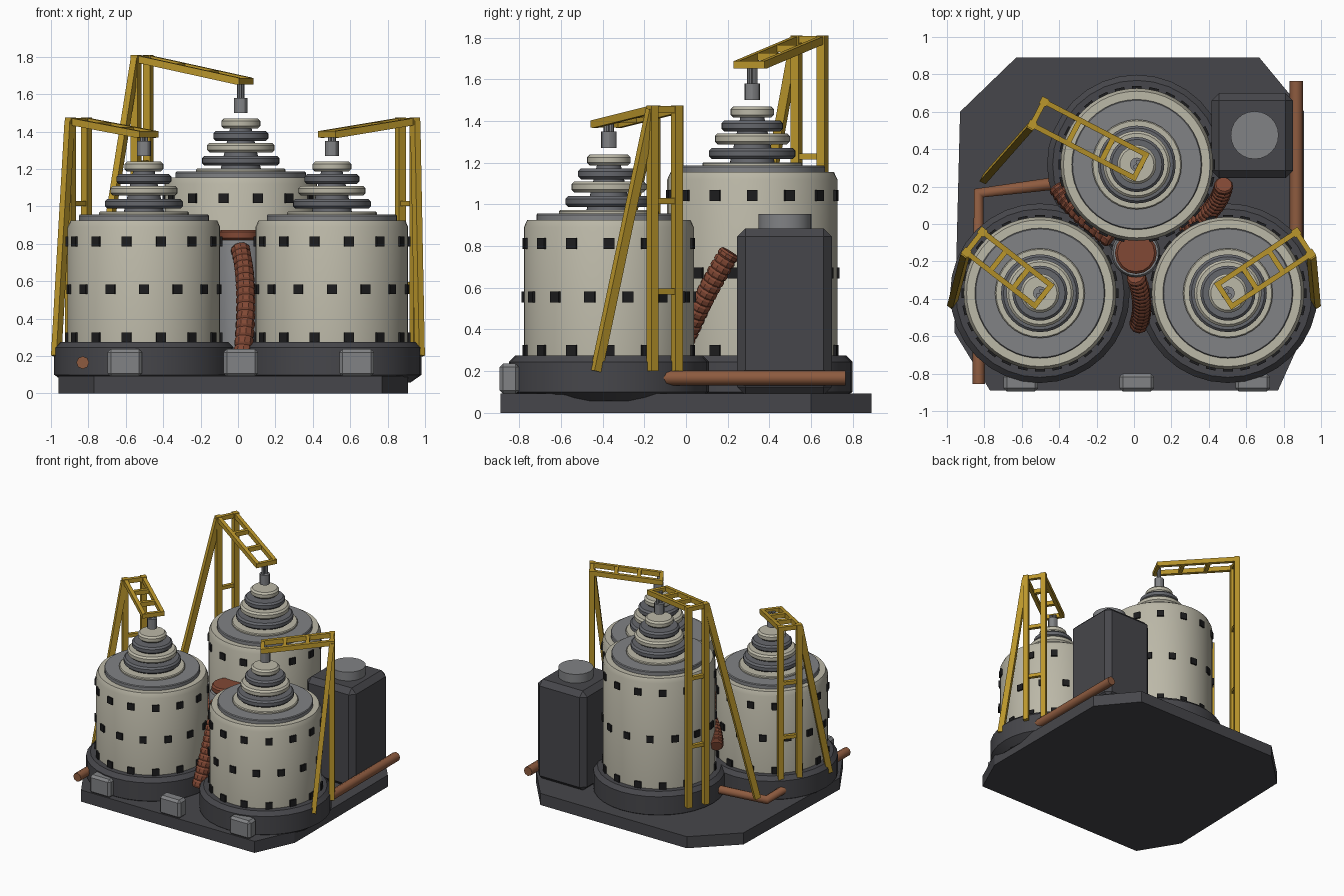
import bpy, bmesh, math
from mathutils import Vector, Matrix

if "Cube" in bpy.data.objects:
    bpy.data.objects.remove(bpy.data.objects["Cube"])


def material(name, rgb):
    m = bpy.data.materials.new(name)
    m.diffuse_color = (*rgb, 1)
    m.use_nodes = True
    m.node_tree.nodes["Principled BSDF"].inputs["Base Color"].default_value = m.diffuse_color
    return m


DARK = material("dark_grey", (0.062, 0.062, 0.07))
CREAM = material("cream", (0.50, 0.48, 0.39))
STEEL = material("steel_grey", (0.22, 0.225, 0.235))
RING = material("ring_grey", (0.13, 0.135, 0.15))
YELLOW = material("yellow", (0.50, 0.31, 0.025))
COPPER = material("copper", (0.27, 0.105, 0.05))
HOSE = material("rust_red", (0.22, 0.065, 0.035))
BLACK = material("black", (0.012, 0.012, 0.013))


def finish(bm, name, mat, smooth=True):
    bmesh.ops.recalc_face_normals(bm, faces=bm.faces)
    for f in bm.faces:
        f.smooth = smooth
    for e in bm.edges:
        e.smooth = e.calc_face_angle(3.0) < math.radians(30)
    me = bpy.data.meshes.new(name)
    bm.to_mesh(me)
    bm.free()
    me.materials.append(mat)
    ob = bpy.data.objects.new(name, me)
    bpy.context.collection.objects.link(ob)
    return ob


def add_lathe(bm, prof, mtx, seg=32):
    """Closed solid of revolution from (radius, height) points."""
    rows = [[bm.verts.new(mtx @ Vector((r * math.cos(k * math.tau / seg), r * math.sin(k * math.tau / seg), z)))
             for k in range(seg)] for r, z in prof]
    for a, b in zip(rows, rows[1:]):
        for k in range(seg):
            n = (k + 1) % seg
            bm.faces.new((a[k], a[n], b[n], b[k]))
    bm.faces.new(rows[0][::-1])
    bm.faces.new(rows[-1])


def lathe(name, prof, loc, mat, seg=32):
    bm = bmesh.new()
    add_lathe(bm, prof, Matrix.Translation(loc), seg)
    return finish(bm, name, mat)


def disc(r, z0, z1, b=0.01):
    return [(r - b, z0), (r, z0 + b), (r, z1 - b), (r - b, z1)]


def box(name, lo, hi, mat, bevel=0.0):
    bm = bmesh.new()
    lo, hi = Vector(lo), Vector(hi)
    bmesh.ops.create_cube(bm, size=1, matrix=Matrix.Translation((lo + hi) / 2) @ Matrix.Diagonal((*(hi - lo), 1)))
    if bevel:
        bmesh.ops.bevel(bm, geom=bm.edges[:], offset=bevel, segments=1, affect='EDGES')
    return finish(bm, name, mat, False)


def add_beam(bm, p, q, side, w, h):
    """Square bar from p to q, w wide along side."""
    p, q = Vector(p), Vector(q)
    z = (q - p).normalized()
    x = (Vector(side) - z * z.dot(Vector(side))).normalized()
    y = z.cross(x)
    rot = Matrix((x, y, z)).transposed().to_4x4()
    bmesh.ops.create_cube(bm, size=1, matrix=Matrix.Translation((p + q) / 2) @ rot
                          @ Matrix.Diagonal((w, h, (q - p).length, 1)))


def pipe(name, pts, r, mat):
    cu = bpy.data.curves.new(name, 'CURVE')
    cu.dimensions = '3D'
    cu.bevel_depth, cu.bevel_resolution, cu.use_fill_caps = r, 2, True
    s = cu.splines.new('POLY')
    s.points.add(len(pts) - 1)
    for a, b in zip(s.points, pts):
        a.co = (*b, 1)
    cu.materials.append(mat)
    bpy.context.collection.objects.link(bpy.data.objects.new(name, cu))


def hose(name, p0, p1, p2, n=15, r=0.052):
    """Ribbed hose: stacked short collars along a quadratic curve."""
    p0, p1, p2 = Vector(p0), Vector(p1), Vector(p2)
    pts = [p0 * (1 - t) ** 2 + p1 * 2 * t * (1 - t) + p2 * t * t for t in [i / n for i in range(n + 1)]]
    bm = bmesh.new()
    for a, b in zip(pts, pts[1:]):
        L = (b - a).length
        m = Matrix.Translation(a) @ (b - a).to_track_quat('Z', 'Y').to_matrix().to_4x4()
        add_lathe(bm, [(r * .84, -.003), (r, L * .25), (r, L * .75), (r * .84, L + .003)], m, 10)
    finish(bm, name, HOSE, False)


# ground plate
outline = [(-.63, .89), (.67, .89), (.91, .60), (.91, -.58), (.77, -.89), (-.77, -.89), (-.96, -.58), (-.93, .60)]
bm = bmesh.new()
face = bm.faces.new([bm.verts.new((x, y, 0)) for x, y in outline])
ext = bmesh.ops.extrude_face_region(bm, geom=[face])
bmesh.ops.translate(bm, vec=(0, 0, .093), verts=[v for v in ext['geom'] if isinstance(v, bmesh.types.BMVert)])
finish(bm, "ground_plate", DARK, False)


def drum(tag, x, y, lift):
    c = (x, y, 0)
    lathe(tag + "_plinth", [(.42, .058), (.48, .10), (.48, .245), (.45, .275)], c, DARK)
    lathe(tag + "_body", [(.408, .25), (.408, .89 + lift), (.392, .925 + lift)], c, CREAM, 48)
    t = (x, y, lift)
    lathe(tag + "_lid", [(.348, .91), (.348, .95), (.343, .956)], t, STEEL, 48)
    lathe(tag + "_lid_step", disc(.24, .95, .972, .006), t, CREAM)
    lathe(tag + "_core", [(.11, .96), (.05, 1.22)], t, RING)
    # stepped coil rings
    for i, (r, z) in enumerate([(.208, .988), (.18, 1.058), (.147, 1.12), (.104, 1.187)]):
        lathe(f"{tag}_coil_ring_{i}", disc(r, z, z + .052, .013), t, (RING, CREAM)[i % 2])
    # three staggered rows of small windows
    bm = bmesh.new()
    for j, z in enumerate((.30, (1.113 + lift) / 2, .813 + lift)):
        for k in range(14):
            a = math.tau * (k + .5 * (j % 2)) / 14
            bmesh.ops.create_cube(bm, size=1, matrix=Matrix.Translation(c) @ Matrix.Rotation(a, 4, 'Z')
                                  @ Matrix.Translation((.41, 0, z)) @ Matrix.Diagonal((.018, .052, .052, 1)))
    finish(bm, tag + "_windows", BLACK, False)


def gantry(tag, x, y, deg, reach, ztop, ztip, foot, brace_side):
    a = math.radians(deg)
    d = Vector((math.cos(a), math.sin(a), 0))
    s = Vector((-d.y, d.x, 0))
    out = Vector((x, y, 0)) + d * reach
    tip = Vector((x, y, 0)) - d * .02
    Z = Vector((0, 0, 1))
    bm = bmesh.new()
    for k in (-.07, .07):
        add_beam(bm, out + s * k + Z * .2, out + s * k + Z * ztop, s, .042, .042)
        add_beam(bm, out + s * k + Z * (ztop - .02), tip + s * k + Z * (ztip - .02), s, .028, .038)
    # cross bars on the legs and the arm
    for f in (.3, .64):
        p = out + Z * (.2 + f * (ztop - .2))
        add_beam(bm, p - s * .07, p + s * .07, Z, .028, .028)
    for f in (0, .35, .68, 1):
        p = (out + Z * (ztop - .02)).lerp(tip + Z * (ztip - .02), f)
        add_beam(bm, p - s * .084, p + s * .084, Z, .034, .028)
    # raking brace
    add_beam(bm, foot, out + s * .075 * brace_side + Z * (ztop - .02), d, .036, .045)
    finish(bm, tag + "_gantry", YELLOW, False)
    # hanging sensor
    h = ztip - 1.40
    c = Vector((x, y, 0))
    base = 1.27 + (.23 if h > .1 else 0)
    lathe(tag + "_probe", [(.037, base), (.037, base + .08)], c, STEEL, 12)
    for k in (-.014, .014):
        lathe(f"{tag}_probe_rod_{k > 0}", [(.013, base + .07), (.013, ztip - .02)], c + s * k, STEEL, 8)


drum("left_drum", -.503, -.37, 0)
drum("right_drum", .502, -.37, 0)
drum("back_drum", .015, .318, .23)
gantry("left", -.503, -.37, 142, .445, 1.475, 1.405, (-.972, -.43, .2), 1)
gantry("right", .502, -.37, 33.5, .485, 1.475, 1.405, (.972, -.43, .2), -1)
gantry("back", .015, .318, 152.5, .595, 1.81, 1.69, (-.80, .24, .2), 1)

# central column and its rusty cap
lathe("central_column", [(.13, .09), (.13, .80), (.12, .82)], (.01, -.155, 0), STEEL)
lathe("column_cap", disc(.112, .82, .875, .012), (.01, -.155, 0), HOSE, 16)

# ribbed hoses between the drums
hose("front_hose", (.01, -.28, .78), (.065, -.42, .58), (.025, -.54, .2))
hose("right_hose", (.48, .21, .77), (.46, .08, .56), (.28, -.03, .3))
hose("left_hose", (-.41, .20, .50), (-.32, .06, .55), (-.12, -.08, .6), 12)

# copper pipes
pipe("right_pipe", [(.868, -.11, .168), (.868, .765, .168)], .036, COPPER)
pipe("left_pipe", [(-.40, .22, .165), (-.83, .165, .165), (-.83, -.855, .165)], .034, COPPER)

# cabinet with chimney cap
box("cabinet", (.415, .245, .085), (.85, .70, .885), DARK, .04)
lathe("cabinet_cap", [(.128, .87), (.128, .955)], (.645, .475, 0), STEEL, 24)

# junction boxes along the front edge
for i, x in enumerate((-.605, .015, .635)):
    box(f"junction_box_{i}", (x - .093, -.895, .09), (x + .093, -.80, .237), STEEL, .018)
